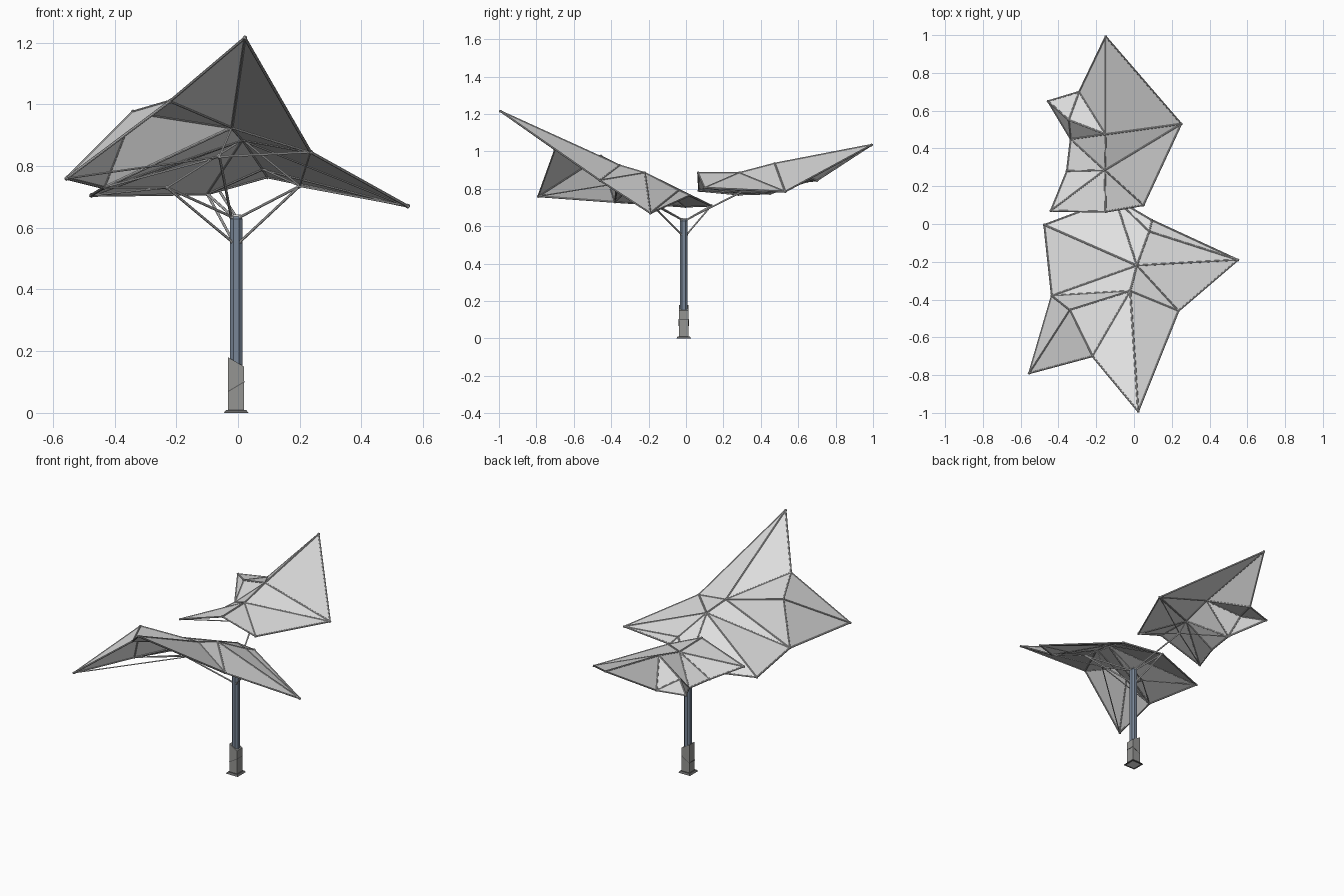
import bpy, bmesh, math
from mathutils import Vector

if "Cube" in bpy.data.objects:
    bpy.data.objects.remove(bpy.data.objects["Cube"])


def material(name, r, g, b):
    m = bpy.data.materials.new(name)
    m.use_nodes = True
    m.diffuse_color = (r, g, b, 1)
    bsdf = m.node_tree.nodes["Principled BSDF"]
    bsdf.inputs["Base Color"].default_value = (r, g, b, 1)
    return m


panel_grey = material("panel_grey", .75, .75, .75)
frame_grey = material("frame_grey", .52, .52, .52)
strut_white = material("strut_white", .8, .8, .8)
post_blue = material("post_blue_grey", .19, .24, .31)
sleeve_grey = material("sleeve_grey", .3, .3, .29)
plate_dark = material("plate_dark_grey", .12, .12, .12)


def finish(bm, name, mat):
    mesh = bpy.data.meshes.new(name)
    bm.to_mesh(mesh)
    bm.free()
    mesh.materials.append(mat)
    ob = bpy.data.objects.new(name, mesh)
    bpy.context.collection.objects.link(ob)
    return ob


def add_tube(bm, a, b, radius):
    axis = b - a
    matrix = axis.to_track_quat('Z', 'Y').to_matrix().to_4x4()
    matrix.translation = (a + b) / 2
    bmesh.ops.create_cone(bm, cap_ends=True, segments=8, radius1=radius,
                          radius2=radius, depth=axis.length, matrix=matrix)


def tubes(name, pairs, mat, radius, joint):
    """Straight tubes between points, with a ball at every joint."""
    bm = bmesh.new()
    ends = set()
    for a, b in pairs:
        add_tube(bm, Vector(a), Vector(b), radius)
        ends.update((tuple(a), tuple(b)))
    for p in sorted(ends):
        ball = bmesh.ops.create_icosphere(bm, subdivisions=1, radius=joint)
        bmesh.ops.translate(bm, verts=ball["verts"], vec=p)
    return finish(bm, name, mat)


def canopy(name, points, triangles):
    """Folded panels and the tube frame along their edges."""
    bm = bmesh.new()
    verts = {k: bm.verts.new(p) for k, p in points.items()}
    for tri in triangles.split():
        face = bm.faces.new([verts[k] for k in tri])
        face.normal_update()
        if face.normal.z < 0:
            face.normal_flip()
    edges = [tuple(tuple(v.co) for v in e.verts) for e in bm.edges]
    ob = finish(bm, name + "_panels", panel_grey)
    solid = ob.modifiers.new("thickness", 'SOLIDIFY')
    solid.thickness = .003
    solid.offset = 0
    tubes(name + "_frame", edges, frame_grey, .005, .0085)


# Lower front canopy
front = {
    "A": (-.475, -.005, .705), "B": (-.435, -.38, .73), "C": (-.555, -.79, .76),
    "D": (-.34, -.455, .975), "F": (-.22, -.70, 1.01), "G": (.022, -.992, 1.215),
    "H": (.235, -.46, .845), "I": (.55, -.19, .67), "J": (.08, -.04, .79),
    "K": (.095, .02, .765), "L": (.015, -.22, .885), "M": (-.02, -.355, .925),
    "N": (-.1, .135, .71),
}
canopy("front_canopy", front,
       "ABL BML BDM BCD CFD DFM FGM GHM MHL HIL IJL IKJ JKN JNL NAL")

# Upper back canopy
back = {
    "P": (-.15, .992, 1.035), "Q": (.25, .53, .785), "R": (-.155, .285, .885),
    "S": (-.15, .475, .935), "T": (.05, .10, .805), "U": (-.15, .065, .885),
    "V": (-.44, .07, .79), "W": (-.355, .28, .77), "X": (-.335, .45, .775),
    "Y": (-.345, .55, .87), "Z": (-.455, .65, .84), "O": (-.29, .70, .845),
}
canopy("back_canopy", back,
       "PQS PSO QRS QTR TUR UVR VWR WXR XSR XYS XZY YOS YZO")

# Struts from the post and tie rods under the panels
post_x, post_y = -.006, -.012
left_node, right_node = (.2, -.2, .735), (-.23, -.2, .73)
front_node, back_node = (-.06, -.36, .83), (-.1, .29, .78)
struts = []
for node in (left_node, right_node, front["N"]):
    side = Vector((node[0] - post_x, node[1] - post_y, 0)).normalized() * .018
    for height in (.555, .635):
        struts.append((side + Vector((post_x, post_y, height)), node))
struts += [((-.022, -.02, .635), front_node), ((post_x, .003, .635), back_node)]
tubes("struts", struts, strut_white, .0045, .008)

rods = [(left_node, front[k]) for k in "IJHL"]
rods += [(right_node, front[k]) for k in "ABL"]
rods += [(front_node, front[k]) for k in "HBCM"]
rods += [(back_node, back[k]) for k in "TQXVR"]
tubes("tie_rods", rods, strut_white, .0032, .006)


def box(name, size, height, mat):
    """Box centred on the post axis at the given height."""
    bm = bmesh.new()
    bmesh.ops.create_cube(bm, size=1)
    bmesh.ops.scale(bm, verts=bm.verts, vec=size)
    ob = finish(bm, name, mat)
    ob.location = (post_x, post_y, height)
    return ob


# Post with chamfered corners
post = box("post", (.04, .042, .63), .325, post_blue)
bevel = post.modifiers.new("corners", 'BEVEL')
bevel.width = .011
bevel.segments = 1
box("post_cap", (.03, .03, .006), .64, strut_white)

# Sleeve with a slanted top, and its seam
sleeve = box("sleeve", (.052, .052, .17), .095, sleeve_grey)
for v in sleeve.data.vertices:
    if v.co.z > 0 and v.co.x > 0:
        v.co.z -= .03
seam = box("sleeve_seam", (.054, .054, .004), .085, plate_dark)
for v in seam.data.vertices:
    v.co.z += v.co.x * .6

# Base plate, tapering upwards
plate = box("base_plate", (.08, .08, .01), .005, plate_dark)
for v in plate.data.vertices:
    if v.co.z > 0:
        v.co.x *= .8
        v.co.y *= .8

# Paler opening in the underside of the base plate
bm = bmesh.new()
bm.from_mesh(plate.data)
under = [f for f in bm.faces if f.normal.z < -.9]
bmesh.ops.inset_region(bm, faces=under, thickness=.016)
for f in under:
    f.material_index = 1
bm.to_mesh(plate.data)
bm.free()
plate.data.materials.append(strut_white)
